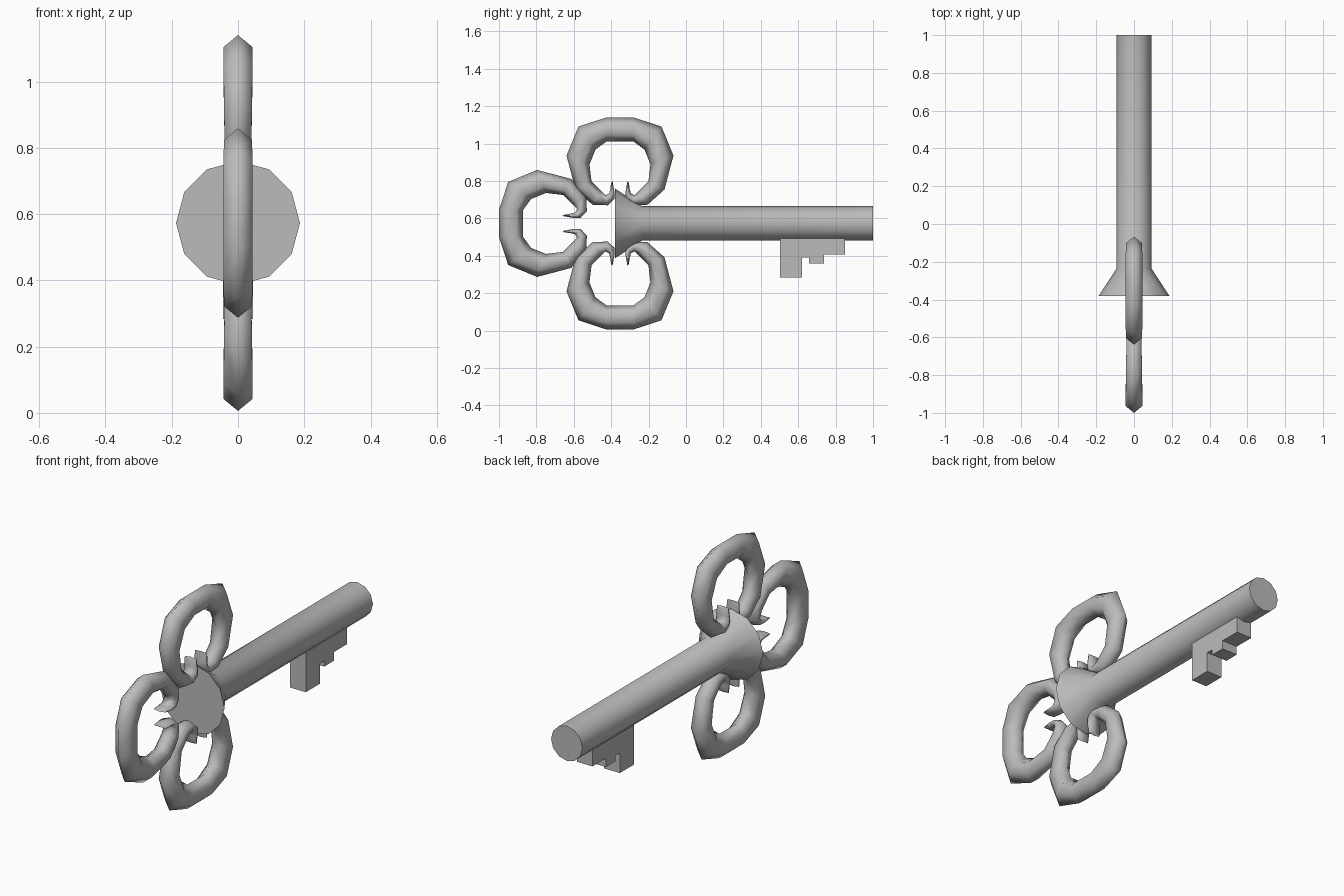
import bpy, bmesh, math
from mathutils import Vector

if "Cube" in bpy.data.objects:
    bpy.data.objects.remove(bpy.data.objects["Cube"], do_unlink=True)

metal = bpy.data.materials.new("grey_metal")
metal.use_nodes = True
GREY = (0.5, 0.5, 0.5, 1)
metal.diffuse_color = GREY
metal.node_tree.nodes["Principled BSDF"].inputs["Base Color"].default_value = GREY

AXIS_Z = 0.573


def skin(name, sections, angle):
    """Join closed cross-sections into a capped solid."""
    bm = bmesh.new()
    loops = [[bm.verts.new(p) for p in s] for s in sections]
    for a, b in zip(loops, loops[1:]):
        n = len(a)
        for i in range(n):
            j = (i + 1) % n
            bm.faces.new((a[i], a[j], b[j], b[i]))
    bm.faces.new(loops[0][::-1])
    bm.faces.new(loops[-1])
    bmesh.ops.recalc_face_normals(bm, faces=bm.faces)
    mesh = bpy.data.meshes.new(name)
    bm.to_mesh(mesh)
    bm.free()
    obj = bpy.data.objects.new(name, mesh)
    bpy.context.collection.objects.link(obj)
    mesh.materials.append(metal)
    if angle:
        bpy.ops.object.select_all(action='DESELECT')
        obj.select_set(True)
        bpy.context.view_layer.objects.active = obj
        bpy.ops.object.shade_smooth_by_angle(angle=math.radians(angle))
    return obj


# Shaft with flared collar
def circle(y, r, n=12):
    turns = [math.tau * i / n for i in range(n)]
    return [(r * math.cos(t), y, AXIS_Z + r * math.sin(t)) for t in turns]


skin("shaft_and_collar",
     [circle(-0.38, 0.187), circle(-0.235, 0.092), circle(1.0, 0.092)], 50)

# Bow loops: outer point, inner point (sideways, outward) and half width
HALF_LOOP = [
    ((0.072, 0.567), (0.072, 0.438), 0.044),
    ((0.222, 0.518), (0.131, 0.395), 0.044),
    ((0.286, 0.363), (0.163, 0.315), 0.042),
    ((0.238, 0.181), (0.152, 0.224), 0.040),
    ((0.147, 0.100), (0.100, 0.172), 0.038),
    ((0.065, 0.097), (0.078, 0.150), 0.036),
    ((0.030, 0.130), (0.058, 0.160), 0.036),
    ((0.030, 0.172), (0.052, 0.185), 0.036),
    ((0.040, 0.228), (0.048, 0.215), 0.034),
]


def bow_loop(name, centre_y, side, out):
    """Six-sided tube following the open loop; side and out are yz axes."""
    centre = Vector((0, centre_y, AXIS_Z))

    def section(outer, inner, w, mirror):
        a = centre + side * outer[0] * mirror + out * outer[1]
        b = centre + side * inner[0] * mirror + out * inner[1]
        x = Vector((w, 0, 0))
        p, q = a.lerp(b, 0.28), a.lerp(b, 0.72)
        return [a, p + x, q + x, b, q - x, p - x]

    sections = [section(*s, -1) for s in reversed(HALF_LOOP)]
    sections += [section(*s, 1) for s in HALF_LOOP]
    skin(name, sections, 85)


Y, Z = Vector((0, 1, 0)), Vector((0, 0, 1))
bow_loop("upper_bow_loop", -0.353, Y, Z)
bow_loop("lower_bow_loop", -0.353, Y, -Z)
bow_loop("front_bow_loop", -0.433, Z, -Y)

# Key bit: stepped plate under the shaft
BIT = [(0.503, 0.52), (0.503, 0.283), (0.62, 0.283), (0.62, 0.39),
       (0.658, 0.39), (0.658, 0.36), (0.738, 0.36), (0.738, 0.406),
       (0.85, 0.406), (0.85, 0.52)]
skin("key_bit", [[(x, y, z) for y, z in BIT] for x in (-0.046, 0.046)], 0)
